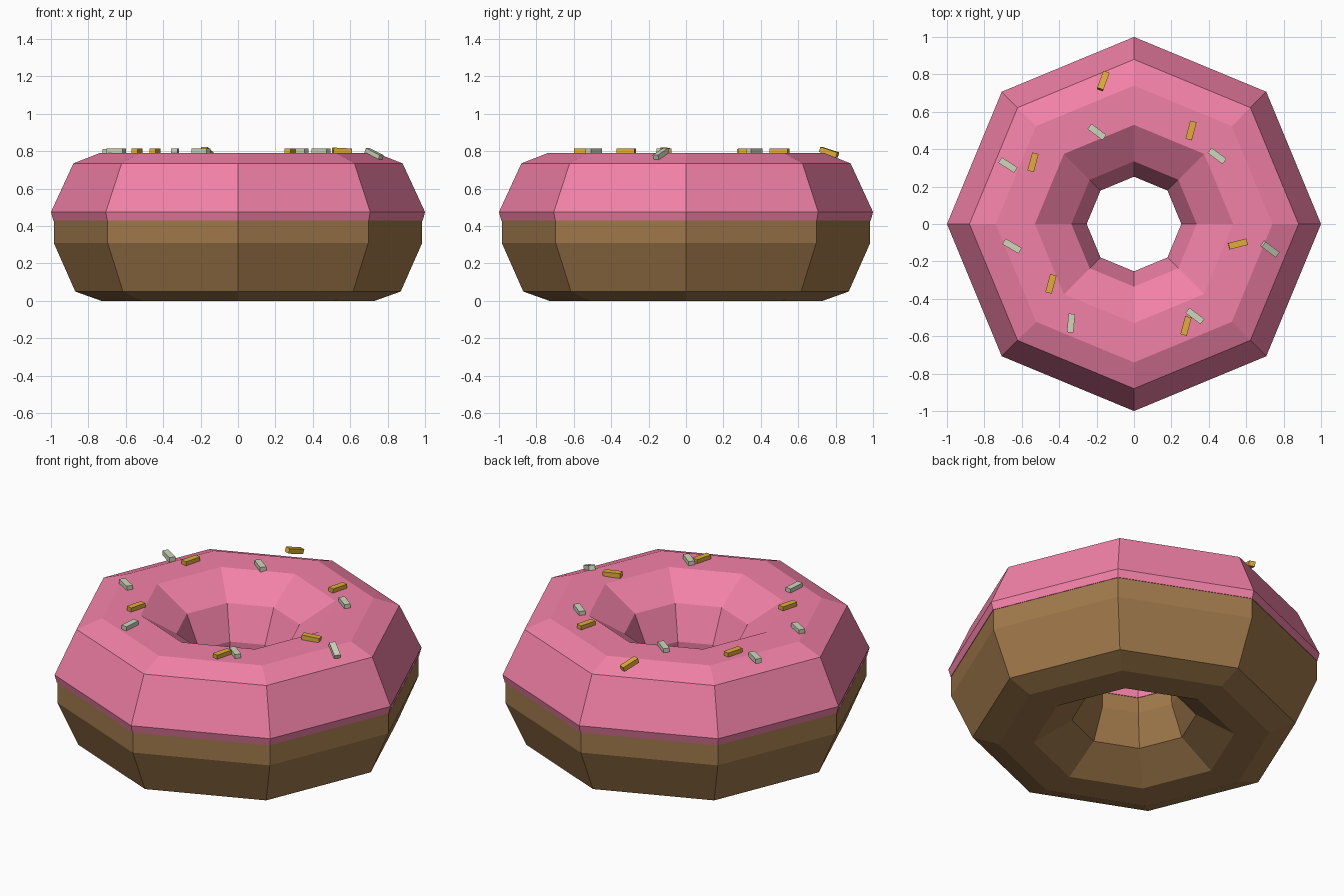
import bpy, bmesh, math
from mathutils import Euler

if "Cube" in bpy.data.objects:
    bpy.data.objects.remove(bpy.data.objects["Cube"])

SIDES = 8


def material(name, rgb):
    m = bpy.data.materials.new(name)
    m.diffuse_color = (*rgb, 1)
    m.use_nodes = True
    m.node_tree.nodes["Principled BSDF"].inputs["Base Color"].default_value = m.diffuse_color
    return m


def finish(name, bm, mat):
    bmesh.ops.recalc_face_normals(bm, faces=bm.faces)
    me = bpy.data.meshes.new(name)
    bm.to_mesh(me)
    bm.free()
    ob = bpy.data.objects.new(name, me)
    ob.data.materials.append(mat)
    bpy.context.collection.objects.link(ob)
    return ob


def ring(name, profile, mat):
    """Sweep a closed (radius, z) section around the z axis."""
    bm = bmesh.new()
    loops = []
    for i in range(SIDES):
        a = math.tau * i / SIDES
        loops.append([bm.verts.new((r * math.cos(a), r * math.sin(a), z)) for r, z in profile])
    n = len(profile)
    for i in range(SIDES):
        p, q = loops[i], loops[(i + 1) % SIDES]
        for j in range(n):
            k = (j + 1) % n
            bm.faces.new((p[j], q[j], q[k], p[k]))
    return finish(name, bm, mat)


def sprinkle(name, x, y, z, turn, tilt, mat):
    bpy.ops.mesh.primitive_cube_add(size=1, location=(x, y, z))
    ob = bpy.context.object
    ob.name = name
    ob.scale = (0.1, 0.035, 0.028)
    ob.rotation_euler = Euler((0, math.radians(tilt), math.radians(turn)))
    ob.data.materials.append(mat)


pink = material("icing_pink", (0.89, 0.22, 0.39))
brown = material("dough_brown", (0.35, 0.19, 0.07))
gold = material("sprinkle_gold", (0.75, 0.42, 0.04))
cream = material("sprinkle_cream", (0.62, 0.68, 0.50))

# Dough: lower half of the ring
ring("dough", [(0.73, 0), (0.87, 0.05), (0.985, 0.31), (0.985, 0.44),
               (0.26, 0.42), (0.265, 0.31), (0.335, 0.13), (0.54, 0)], brown)

# Icing: cap with a slightly overhanging outer lip
ring("icing", [(0.988, 0.43), (1.0, 0.475), (0.88, 0.735), (0.74, 0.79),
               (0.53, 0.79), (0.335, 0.666), (0.253, 0.475), (0.257, 0.40)], pink)

# Sprinkles: x, y, z, turn, tilt
gold_spots = [(-0.165, 0.765, 0.795, 70, 17), (0.305, 0.50, 0.80, 75, 0),
              (-0.54, 0.33, 0.80, 75, 0), (0.556, -0.107, 0.803, 14, 3),
              (-0.444, -0.32, 0.80, 75, 0), (0.278, -0.545, 0.80, 75, 0),
              (-0.118, -0.668, 0.772, -10, 4)]
cream_spots = [(-0.198, 0.492, 0.80, -37, 0), (-0.674, 0.315, 0.798, -33, 0),
               (0.444, 0.364, 0.80, -37, 0), (-0.652, -0.118, 0.80, -30, 0),
               (0.727, -0.134, 0.785, -37, 22), (-0.337, -0.53, 0.80, 85, 0),
               (0.326, -0.492, 0.80, -37, 0)]
for label, spots, mat in (("gold", gold_spots, gold), ("cream", cream_spots, cream)):
    for i, s in enumerate(spots):
        sprinkle(f"{label}_sprinkle_{i + 1}", *s, mat)
